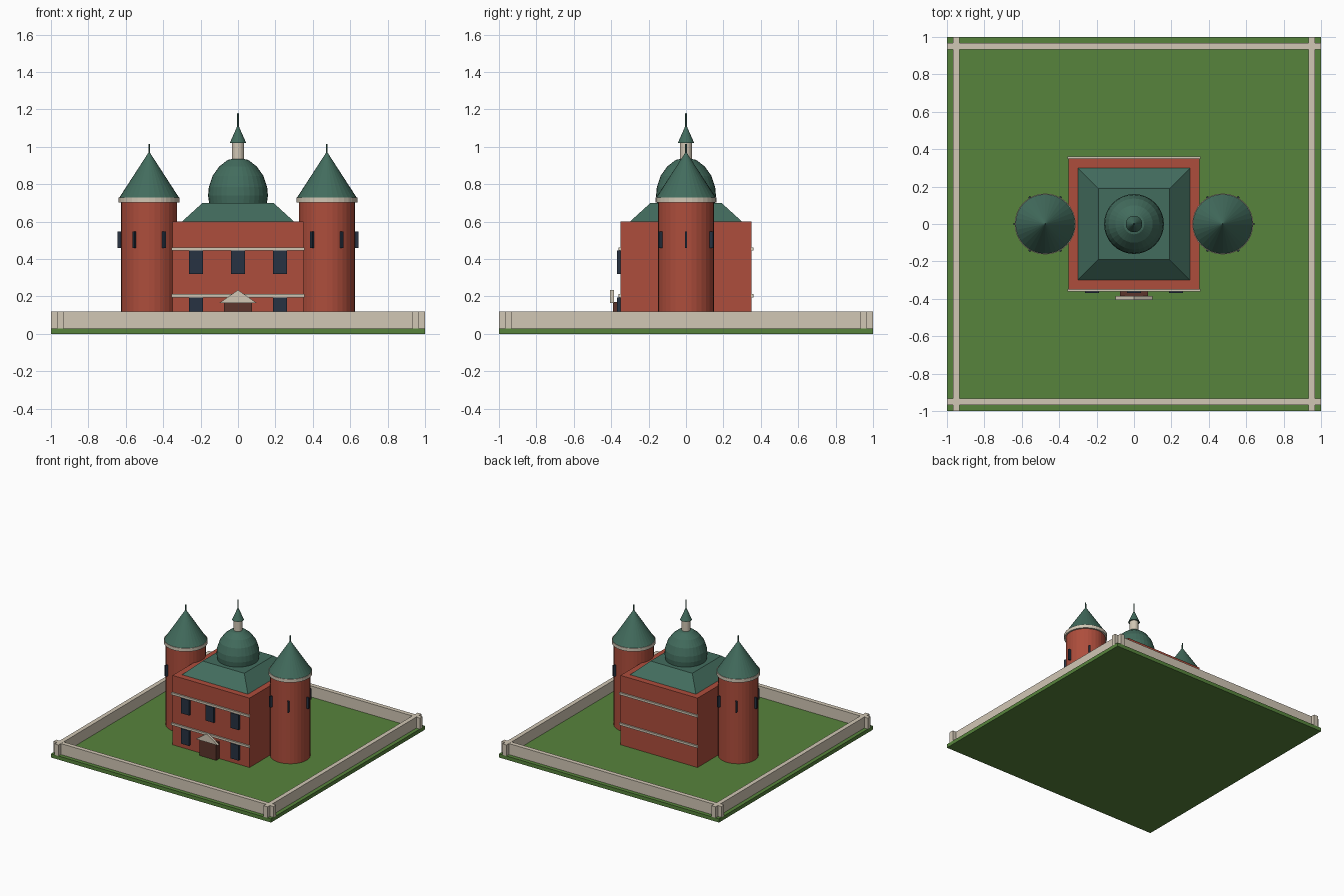
import bpy, bmesh, math
from mathutils import Matrix

cube = bpy.data.objects.get("Cube")
if cube:
    bpy.data.objects.remove(cube, do_unlink=True)


def material(name, rgb):
    m = bpy.data.materials.new(name)
    m.use_nodes = True
    m.diffuse_color = (*rgb, 1)
    m.node_tree.nodes["Principled BSDF"].inputs["Base Color"].default_value = (*rgb, 1)
    return m


GRASS = material("grass green", (0.095, 0.23, 0.045))
BRICK = material("red brick", (0.42, 0.075, 0.045))
ROOF = material("roof green", (0.055, 0.15, 0.11))
STONE = material("cream stone", (0.64, 0.57, 0.46))
GLASS = material("dark glass", (0.02, 0.032, 0.055))
WOOD = material("brown wood", (0.11, 0.035, 0.025))


def finish(name, bm, mat):
    bmesh.ops.recalc_face_normals(bm, faces=bm.faces)
    mesh = bpy.data.meshes.new(name)
    bm.to_mesh(mesh)
    bm.free()
    mesh.materials.append(mat)
    ob = bpy.data.objects.new(name, mesh)
    bpy.context.collection.objects.link(ob)
    return ob


def box(name, mat, x, y, z):
    """Box from (low, high) pairs on each axis."""
    bm = bmesh.new()
    mid = [(a + b) / 2 for a, b in (x, y, z)]
    size = [b - a for a, b in (x, y, z)]
    bmesh.ops.create_cube(bm, size=1, matrix=Matrix.Translation(mid) @ Matrix.Diagonal((*size, 1)))
    return finish(name, bm, mat)


def cone(name, mat, x, z0, z1, r0, r1, sides=32, turn=0.0):
    """Upright cone, cylinder or frustum."""
    bm = bmesh.new()
    place = Matrix.Translation((x, 0, (z0 + z1) / 2)) @ Matrix.Rotation(turn, 4, "Z")
    bmesh.ops.create_cone(bm, cap_ends=True, segments=sides, radius1=r0, radius2=r1,
                          depth=z1 - z0, matrix=place)
    return finish(name, bm, mat)


def lathe(name, mat, profile, sides=32):
    bm = bmesh.new()
    pts = [bm.verts.new((r, 0, z)) for r, z in profile]
    edges = [bm.edges.new(p) for p in zip(pts, pts[1:])]
    bmesh.ops.spin(bm, geom=pts + edges, cent=(0, 0, 0), axis=(0, 0, 1),
                   angle=math.tau, steps=sides, use_duplicate=False)
    bmesh.ops.remove_doubles(bm, verts=bm.verts, dist=0.0005)
    return finish(name, bm, mat)


# Grounds and boundary walls, which cross at the corners
box("lawn", GRASS, (-1, 1), (-1, 1), (0, 0.03))
for side, where in ((-1, "front"), (1, "back")):
    box(where + "_wall", STONE, (-1, 1), (side * 0.95 - 0.018, side * 0.95 + 0.018), (0.03, 0.12))
for side, where in ((-1, "right"), (1, "left")):
    box(where + "_wall", STONE, (side * 0.95 - 0.018, side * 0.95 + 0.018), (-1, 1), (0.03, 0.1205))

# Main block with hipped roof
box("main_block", BRICK, (-0.35, 0.35), (-0.35, 0.35), (0.01, 0.6))
root2 = math.sqrt(2)
cone("hipped_roof", ROOF, 0, 0.6, 0.7, 0.3 * root2, 0.19 * root2, 4, math.pi / 4)

# Dome, lantern and spire
lathe("dome", ROOF, [(0.154, 0.695), (0.16, 0.74), (0.156, 0.785), (0.136, 0.845),
                     (0.1, 0.895), (0.055, 0.93), (0, 0.942)])
cone("lantern", STONE, 0, 0.93, 1.025, 0.033, 0.033, 24)
cone("lantern_roof", ROOF, 0, 1.02, 1.12, 0.044, 0, 24)
cone("spire", ROOF, 0, 1.08, 1.18, 0.005, 0.004, 8)

# Stone bands on the front and back
for z in (0.205, 0.455):
    box("front_band", STONE, (-0.355, 0.355), (-0.362, -0.348), (z - 0.01, z + 0.008))
    box("back_band", STONE, (-0.355, 0.355), (0.348, 0.362), (z - 0.01, z + 0.008))

# Front windows; the door takes the lower middle place
for z, places in ((0.07, (-0.225, 0.225)), (0.32, (-0.225, 0, 0.225))):
    for x in places:
        box("front_window", GLASS, (x - 0.037, x + 0.037), (-0.368, -0.345), (z, z + 0.125))

# Door and gabled pediment
box("door", WOOD, (-0.075, 0.075), (-0.39, -0.345), (0.03, 0.17))
bm = bmesh.new()
gable = bm.faces.new([bm.verts.new((x, -0.405, z)) for x, z in ((-0.1, 0.165), (0.1, 0.165), (0, 0.235))])
ext = bmesh.ops.extrude_face_region(bm, geom=[gable], use_keep_orig=True)
for v in ext["geom"]:
    if isinstance(v, bmesh.types.BMVert):
        v.co.y += 0.02
finish("door_pediment", bm, STONE)

# Round towers with conical roofs
for x, where in ((-0.475, "right"), (0.475, "left")):
    cone(where + "_tower", BRICK, x, 0.005, 0.705, 0.15, 0.15)
    cone(where + "_tower_cornice", STONE, x, 0.703, 0.73, 0.163, 0.163)
    cone(where + "_tower_roof", ROOF, x, 0.728, 0.975, 0.16, 0)
    cone(where + "_tower_finial", ROOF, x, 0.95, 1.015, 0.005, 0.004, 8)
    for i in range(6):
        slit = box(where + "_tower_window", GLASS, (0.15, 0.17), (-0.006, 0.006), (0.458, 0.548))
        slit.matrix_world = Matrix.Translation((x, 0, 0)) @ Matrix.Rotation(i * math.tau / 6, 4, "Z")
